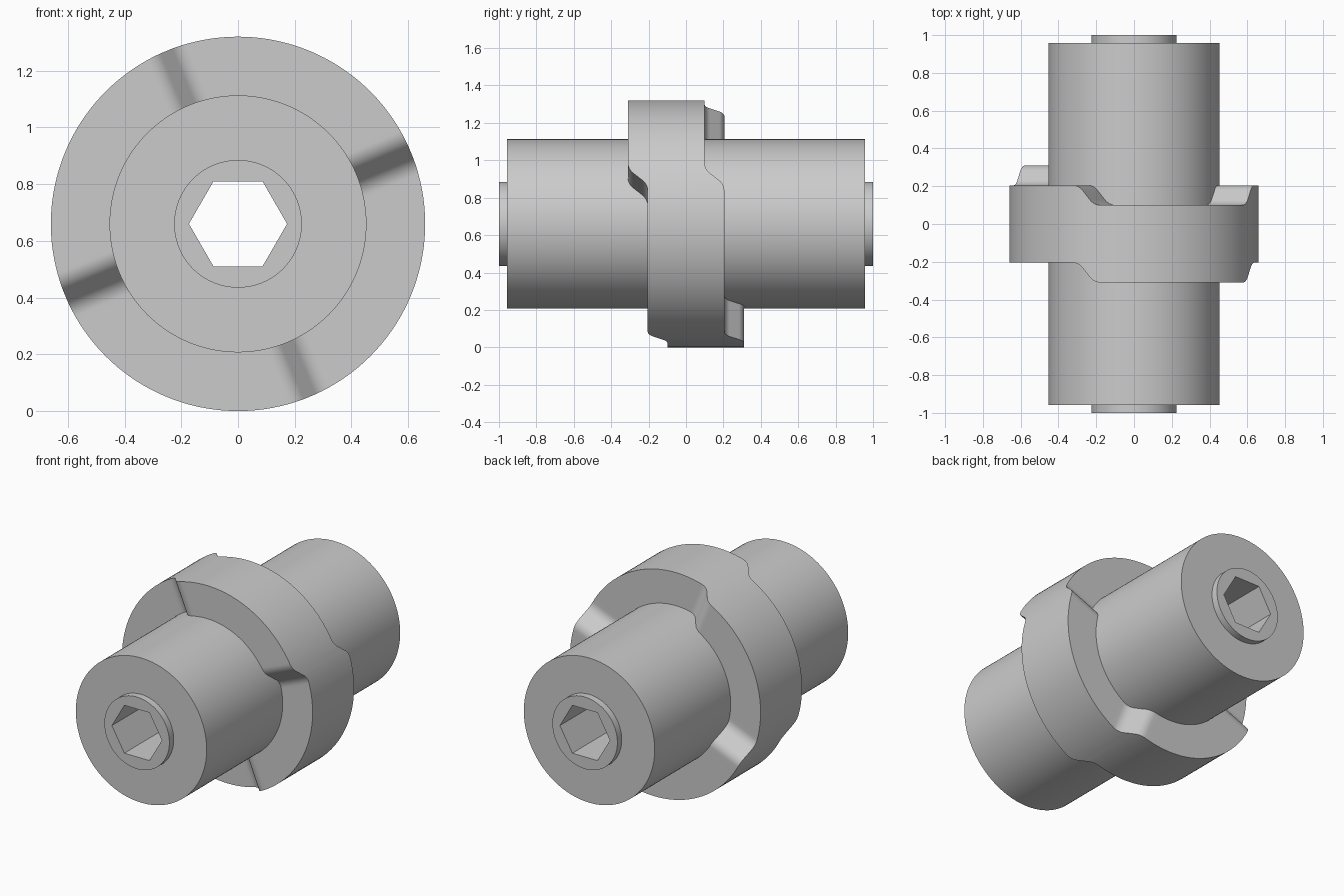
import bpy, bmesh, math
from math import sin, cos, asin, pi, radians

cube = bpy.data.objects.get("Cube")
if cube:
    bpy.data.objects.remove(cube)

R = 0.66          # flange radius, also the axis height
HUB, BOSS, HEX = 0.453, 0.225, 0.173
SEG = 144

metal = bpy.data.materials.new("plain grey")
metal.use_nodes = True
grey = (0.6, 0.6, 0.6, 1)
metal.diffuse_color = grey
metal.node_tree.nodes["Principled BSDF"].inputs["Base Color"].default_value = grey


def loft(name, loops):
    """Closed tube skinned through loops of points; the last loop joins the first."""
    bm = bmesh.new()
    rows = [[bm.verts.new(p) for p in loop] for loop in loops]
    for a, b in zip(rows, rows[1:] + rows[:1]):
        for i in range(len(a)):
            j = (i + 1) % len(a)
            bm.faces.new((a[i], a[j], b[j], b[i]))
    bmesh.ops.recalc_face_normals(bm, faces=bm.faces)
    mesh = bpy.data.meshes.new(name)
    bm.to_mesh(mesh)
    bm.free()
    mesh.materials.append(metal)
    ob = bpy.data.objects.new(name, mesh)
    bpy.context.collection.objects.link(ob)
    bpy.ops.object.select_all(action='DESELECT')
    ob.select_set(True)
    bpy.context.view_layer.objects.active = ob
    bpy.ops.object.shade_smooth_by_angle(angle=radians(25))
    return ob


def point(r, a, y):
    return (r * cos(a), y, R + r * sin(a))


# Hub with end bosses and a hexagonal through bore
angles = [2 * pi * i / SEG for i in range(SEG)]


def circle(r, y):
    return [point(r, a, y) for a in angles]


def hexagon(y):
    flat = HEX * cos(pi / 6)
    return [point(flat / cos(a % (pi / 3) - pi / 6), a, y) for a in angles]


loft("hub_shaft", [hexagon(-1), circle(BOSS, -1), circle(BOSS, -0.957),
                   circle(HUB, -0.957), circle(HUB, 0.957),
                   circle(BOSS, 0.957), circle(BOSS, 1), hexagon(1)])

# Rounded step profile: arc, straight ramp, arc (offset across, fraction of rise)
SLOPE, FILLET, STEP = radians(50), 0.077, 0.105
ARC = 8
lower = [(-0.08 + FILLET * sin(SLOPE * k / ARC),
          FILLET * (1 - cos(SLOPE * k / ARC)) / STEP) for k in range(ARC + 1)]
ramp = lower + [(-d, 1 - h) for d, h in reversed(lower)]

# Flange: four quarter sectors, stepping forward at the top and back at the bottom
INNER = HUB - 0.004
levels = [0, -STEP, 0, STEP]   # right, top, left, bottom
columns = []                   # inner angle, outer angle, shift along the axis
for q in range(4):
    base = radians(22.5 + 90 * q)
    y0, y1 = levels[q], levels[(q + 1) % 4]
    for d, h in ramp:
        columns.append((base + asin(d / INNER), base + asin(d / R), y0 + (y1 - y0) * h))
    # plain arc on to the next step
    edge = ramp[-1][0]
    ends = []
    for r in (INNER, R):
        t = asin(edge / r)
        ends.append((base + t, base + pi / 2 - t))
    for k in range(1, 30):
        f = k / 30
        columns.append(tuple(s + (e - s) * f for s, e in ends) + (y1,))

HALF = 0.205
loft("stepped_flange", [
    [point(INNER, i, y - HALF) for i, o, y in columns],
    [point(R, o, y - HALF) for i, o, y in columns],
    [point(R, o, y + HALF) for i, o, y in columns],
    [point(INNER, i, y + HALF) for i, o, y in columns]])
